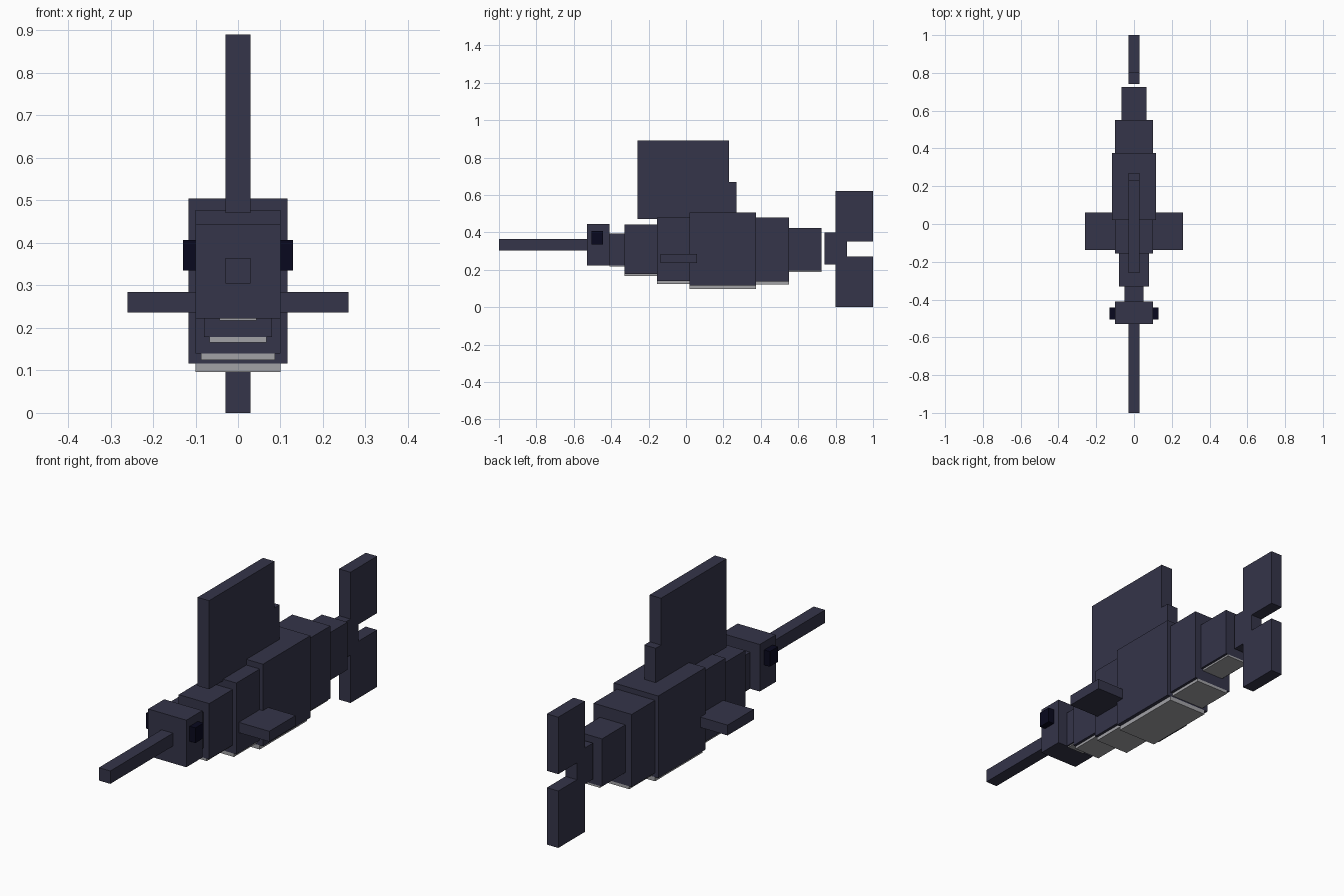
import bpy

if "Cube" in bpy.data.objects:
    bpy.data.objects.remove(bpy.data.objects["Cube"])


def material(name, colour):
    m = bpy.data.materials.new(name)
    m.diffuse_color = (*colour, 1)
    m.use_nodes = True
    m.node_tree.nodes["Principled BSDF"].inputs["Base Color"].default_value = m.diffuse_color
    return m


SLATE = material("dark slate", (0.035, 0.035, 0.067))
GREY = material("belly grey", (0.36, 0.36, 0.38))
BLACK = material("eye black", (0.0025, 0.0025, 0.013))


def box(name, x, y, z, mat=SLATE):
    """Box from (min, max) ranges on each axis."""
    bpy.ops.mesh.primitive_cube_add(size=1, location=[(a + b) / 2 for a, b in (x, y, z)])
    ob = bpy.context.object
    ob.name = name
    ob.scale = [b - a for a, b in (x, y, z)]
    bpy.ops.object.transform_apply(location=False, rotation=False, scale=True)
    ob.data.materials.append(mat)
    return ob


def centred(name, w, y, z, mat=SLATE):
    return box(name, (-w, w), y, z, mat)


# Body segments, each with a pale belly plate: half width, y range, z range, belly half width, belly bottom
segments = [
    ("neck", 0.05, (-0.41, -0.33), (0.223, 0.395), 0.044, 0.217),
    ("shoulder", 0.08, (-0.33, -0.155), (0.178, 0.442), 0.067, 0.166),
    ("chest", 0.10, (-0.155, 0.02), (0.14, 0.478), 0.087, 0.124),
    ("trunk", 0.117, (0.02, 0.375), (0.116, 0.505), 0.10, 0.096),
    ("hip", 0.10, (0.375, 0.55), (0.136, 0.48), 0.087, 0.122),
    ("tail_base", 0.067, (0.55, 0.725), (0.196, 0.422), 0.056, 0.187),
]
for name, w, y, z, bw, bz in segments:
    centred(name, w, y, z)
    centred(name + "_belly", bw, y, (bz, z[0]), GREY)

# Head and long bill
centred("head", 0.10, (-0.53, -0.41), (0.222, 0.445))
centred("bill", 0.03, (-1.0, -0.53), (0.304, 0.365))

# Eyes and side fins
for side, s in (("left", 1), ("right", -1)):
    box(side + "_eye", sorted((s * 0.095, s * 0.13)), (-0.505, -0.443), (0.335, 0.407), BLACK)
    box(side + "_fin", sorted((s * 0.095, s * 0.26)), (-0.137, 0.06), (0.236, 0.285))

# Sail fin on the back
centred("sail_fin", 0.03, (-0.26, 0.23), (0.47, 0.89))
centred("sail_fin_rear", 0.03, (0.23, 0.27), (0.495, 0.668))

# Tail stem and forked lobes
centred("tail_stem", 0.03, (0.74, 0.80), (0.227, 0.398))
centred("tail_web", 0.03, (0.80, 0.86), (0.27, 0.35))
centred("tail_upper_lobe", 0.03, (0.80, 1.0), (0.35, 0.62))
centred("tail_lower_lobe", 0.03, (0.80, 1.0), (0.0, 0.27))
